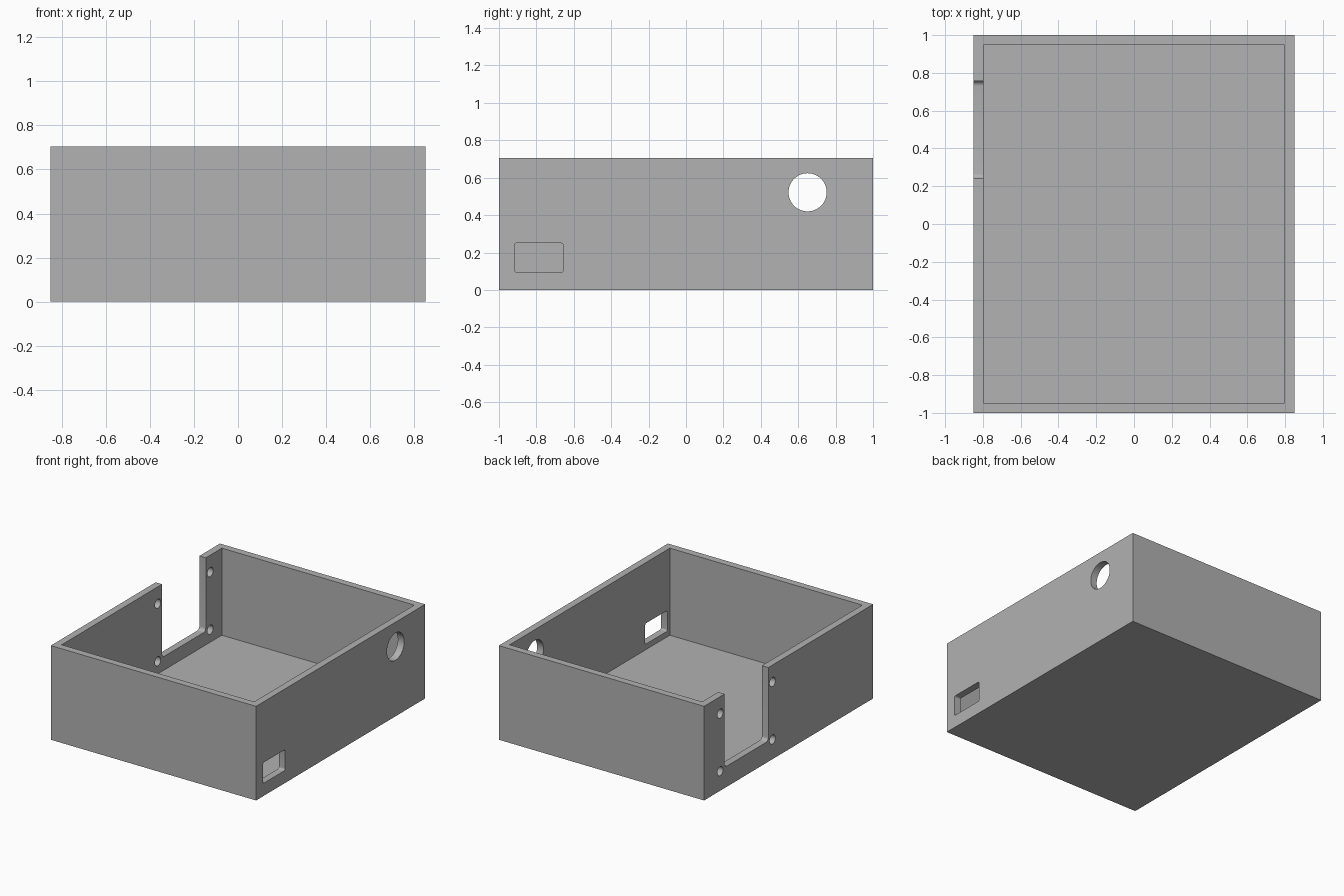
import bpy
import bmesh
from math import cos, sin, pi

HX, HY, HEIGHT, WALL = 0.85, 1.0, 0.705, 0.053

if "Cube" in bpy.data.objects:
    bpy.data.objects.remove(bpy.data.objects["Cube"])

grey = bpy.data.materials.new("light grey plastic")
grey.use_nodes = True
colour = (0.445, 0.445, 0.445, 1)
grey.diffuse_color = colour
grey.node_tree.nodes["Principled BSDF"].inputs["Base Color"].default_value = colour


def prism(name, outline, start, depth):
    """Extrude an outline of 3D points by the depth vector."""
    bm = bmesh.new()
    face = bm.faces.new([bm.verts.new(p) for p in outline])
    ext = bmesh.ops.extrude_face_region(bm, geom=[face], use_keep_orig=True)
    moved = [v for v in ext["geom"] if isinstance(v, bmesh.types.BMVert)]
    bmesh.ops.translate(bm, verts=moved, vec=depth)
    bmesh.ops.translate(bm, verts=bm.verts[:], vec=start)
    bmesh.ops.recalc_face_normals(bm, faces=bm.faces[:])
    mesh = bpy.data.meshes.new(name)
    bm.to_mesh(mesh)
    bm.free()
    mesh.materials.append(grey)
    obj = bpy.data.objects.new(name, mesh)
    bpy.context.collection.objects.link(obj)
    return obj


def block(name, hx, hy, z0, z1):
    corners = [(-hx, -hy, 0), (hx, -hy, 0), (hx, hy, 0), (-hx, hy, 0)]
    return prism(name, corners, (0, 0, z0), (0, 0, z1 - z0))


def rounded(y0, y1, z0, z1, r, steps=6):
    """Rounded rectangle in the side-wall plane."""
    centres = [(y1 - r, z1 - r), (y0 + r, z1 - r), (y0 + r, z0 + r), (y1 - r, z0 + r)]
    return [(0, cy + r * cos(a), cz + r * sin(a))
            for q, (cy, cz) in enumerate(centres)
            for a in [(q + i / steps) * pi / 2 for i in range(steps + 1)]]


def circle(y, z, r, n):
    return [(0, y + r * cos(2 * pi * i / n), z + r * sin(2 * pi * i / n)) for i in range(n)]


def wall_cutter(name, outline, side):
    return prism(name, outline, (side * HX - 0.1, 0, 0), (0.2, 0, 0))


# Open tray
case = block("enclosure_base", HX, HY, 0, HEIGHT)
cutters = [block("cavity_cutter", HX - WALL, HY - WALL, WALL, HEIGHT + 0.2)]

# Cable hole and port slot in the left wall
cutters.append(wall_cutter("cable_hole_cutter", circle(0.65, 0.522, 0.102, 64), 1))
cutters.append(wall_cutter("port_slot_cutter", rounded(-0.918, -0.655, 0.095, 0.25, 0.013), 1))

# Open notch in the right wall with a screw hole by each corner
cutters.append(wall_cutter("notch_cutter", rounded(0.24, 0.757, 0.155, 0.9, 0.027), -1))
for y in (0.19, 0.81):
    for z in (0.147, 0.578):
        cutters.append(wall_cutter("screw_hole_cutter", circle(y, z, 0.034, 32), -1))

for cutter in cutters:
    cutter.hide_render = True
    mod = case.modifiers.new(cutter.name, 'BOOLEAN')
    mod.operation = 'DIFFERENCE'
    mod.solver = 'EXACT'
    mod.object = cutter

# Apply the cuts and drop the cutters
bpy.ops.object.select_all(action='DESELECT')
case.select_set(True)
bpy.context.view_layer.objects.active = case
for mod in list(case.modifiers):
    bpy.ops.object.modifier_apply(modifier=mod.name)
for cutter in cutters:
    bpy.data.objects.remove(cutter)
bpy.ops.object.shade_smooth_by_angle(angle=pi / 6)
